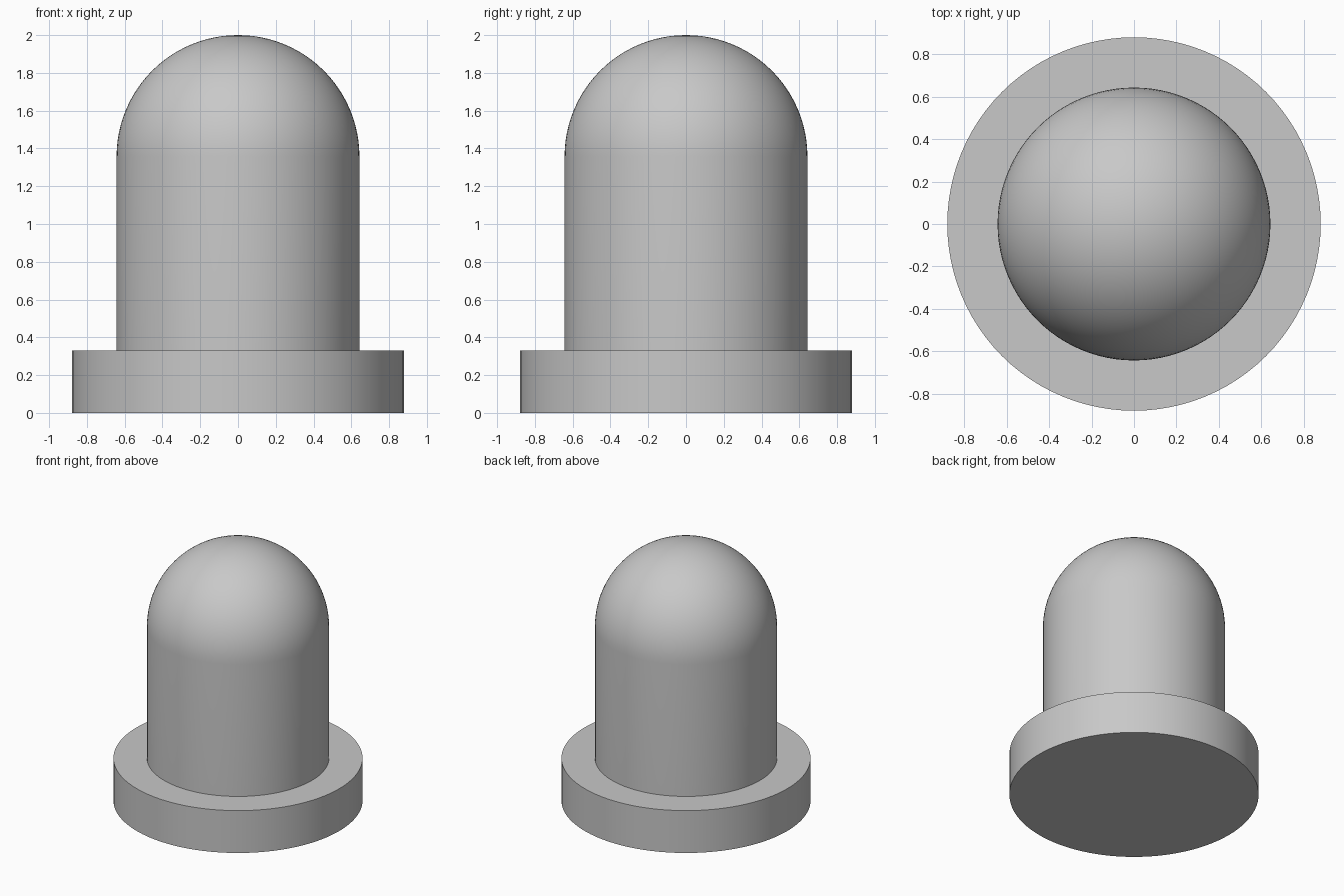
import bpy, bmesh, math

cube = bpy.data.objects.get("Cube")
if cube:
    bpy.data.objects.remove(cube, do_unlink=True)

SEGMENTS = 96
BASE_RADIUS, BASE_HEIGHT = 0.88, 0.33
BODY_RADIUS, TOTAL_HEIGHT = 0.643, 2.0

grey = bpy.data.materials.new("light_grey")
grey.use_nodes = True
colour = (0.58, 0.58, 0.58, 1)
grey.diffuse_color = colour
grey.node_tree.nodes["Principled BSDF"].inputs["Base Color"].default_value = colour


def lathe(name, profile):
    """Spin a (radius, height) profile around z."""
    bm = bmesh.new()
    verts = [bm.verts.new((r, 0, z)) for r, z in profile]
    edges = [bm.edges.new(pair) for pair in zip(verts, verts[1:])]
    bmesh.ops.spin(bm, geom=verts + edges, cent=(0, 0, 0), axis=(0, 0, 1),
                   angle=math.tau, steps=SEGMENTS, use_merge=True)
    bmesh.ops.remove_doubles(bm, verts=bm.verts, dist=0.0001)
    bmesh.ops.recalc_face_normals(bm, faces=bm.faces)
    mesh = bpy.data.meshes.new(name)
    bm.to_mesh(mesh)
    bm.free()
    mesh.materials.append(grey)
    obj = bpy.data.objects.new(name, mesh)
    bpy.context.collection.objects.link(obj)
    bpy.ops.object.select_all(action='DESELECT')
    obj.select_set(True)
    bpy.context.view_layer.objects.active = obj
    bpy.ops.object.shade_smooth_by_angle(angle=math.radians(30))
    return obj


# Round flange, with its top left open where the body stands
lathe("base_flange", [(0, 0), (BASE_RADIUS, 0), (BASE_RADIUS, BASE_HEIGHT),
                      (BODY_RADIUS, BASE_HEIGHT)])

# Straight column ending in a hemisphere
dome_steps = 24
dome_centre = TOTAL_HEIGHT - BODY_RADIUS
dome = []
for i in range(dome_steps + 1):
    a = math.pi / 2 * i / dome_steps
    dome.append((BODY_RADIUS * math.cos(a), dome_centre + BODY_RADIUS * math.sin(a)))
lathe("domed_body", [(BODY_RADIUS, BASE_HEIGHT)] + dome)
